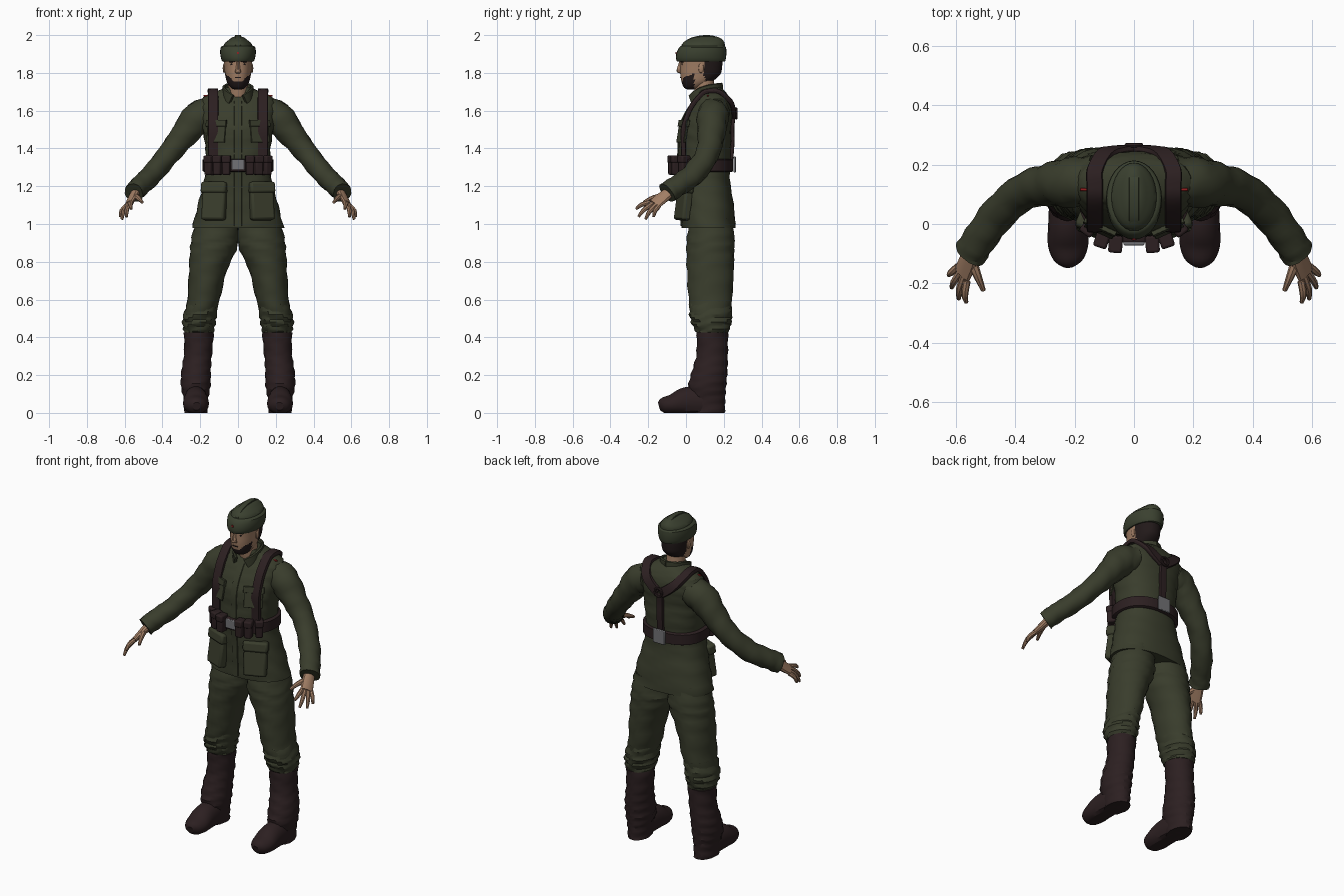
import bpy, bmesh, math
from mathutils import Vector, Matrix
from mathutils.bvhtree import BVHTree

if "Cube" in bpy.data.objects:
    bpy.data.objects.remove(bpy.data.objects["Cube"])

X, Y, Z = Vector((1, 0, 0)), Vector((0, 1, 0)), Vector((0, 0, 1))


def material(name, colour):
    mat = bpy.data.materials.new(name)
    mat.use_nodes = True
    mat.diffuse_color = (*colour, 1)
    mat.node_tree.nodes["Principled BSDF"].inputs["Base Color"].default_value = (*colour, 1)
    return mat


green = material("olive cloth", (.041, .046, .025))
cap_green = material("cap cloth", (.043, .052, .029))
leather = material("dark leather", (.025, .014, .015))
skin = material("skin", (.36, .21, .13))
hair = material("dark hair", (.016, .01, .01))
steel = material("steel", (.17, .17, .18))
red = material("red badge", (.3, .015, .015))


def finish(name, bm, mats, mirror=False, bevel=0, paint=None):
    """Turn a bmesh into an object, coloured and optionally mirrored."""
    bmesh.ops.recalc_face_normals(bm, faces=bm.faces)
    mesh = bpy.data.meshes.new(name)
    bm.to_mesh(mesh)
    bm.free()
    obj = bpy.data.objects.new(name, mesh)
    bpy.context.collection.objects.link(obj)
    for mat in mats:
        mesh.materials.append(mat)
    if paint:
        for face in mesh.polygons:
            face.material_index = paint(face.center)
    if bevel:
        mod = obj.modifiers.new("Bevel", "BEVEL")
        mod.width = bevel
        mod.segments = 2
    if mirror:
        obj.modifiers.new("Mirror", "MIRROR").use_clip = False
    return obj


def spline(rings, steps):
    """Catmull-Rom interpolation of ring tuples."""
    p = [Vector(r) for r in rings]
    p = [p[0]] + p + [p[-1]]
    out = []
    for a, b, c, d in zip(p, p[1:], p[2:], p[3:]):
        for k in range(steps):
            t = k / steps
            out.append(b + (c - a) * (t / 2) + (a * 2 - b * 5 + c * 4 - d) * (t * t / 2)
                       + (b * 3 - a - c * 3 + d) * (t ** 3 / 2))
    return out + [p[-1]]


def loft(name, rings, mat, ref=X, n=20, square=1, flat=False, fold=0, steps=4,
         mirror=False, paint=None):
    """Skin rings (x, y, z, radius along ref, other radius); fold adds cloth creases."""
    rings = spline(rings, steps)
    centres = [Vector(r[:3]) for r in rings]
    bm = bmesh.new()
    loops = []
    for i, r in enumerate(rings):
        t = Z if flat else (centres[min(i + 1, len(rings) - 1)] - centres[max(i - 1, 0)]).normalized()
        u = (ref - t * ref.dot(t)).normalized()
        v = t.cross(u)
        loop = []
        for j in range(n):
            a = math.tau * j / n
            c, s = (math.copysign(abs(f) ** square, f) for f in (math.cos(a), math.sin(a)))
            k = 1 + fold * math.sin(i * 1.9 + 2.2 * math.sin(2 * a) + math.cos(5 * a))
            co = centres[i] + u * (c * r[3] * k) + v * (s * r[4] * k)
            co.z = max(co.z, 0)
            loop.append(bm.verts.new(co))
        loops.append(loop)
    for low, high in zip(loops, loops[1:]):
        for j in range(n):
            bm.faces.new((low[j], low[j - 1], high[j - 1], high[j]))
    bm.faces.new(loops[0])
    bm.faces.new(loops[-1])
    return finish(name, bm, mat if isinstance(mat, list) else [mat], mirror, paint=paint)


def box(name, centre, size, mat, turn=0, tilt=0, bevel=.008, mirror=True):
    bm = bmesh.new()
    place = (Matrix.Translation(centre) @ Matrix.Rotation(math.radians(turn), 4, "Z")
             @ Matrix.Rotation(math.radians(tilt), 4, "X") @ Matrix.Diagonal((*size, 1)))
    bmesh.ops.create_cube(bm, size=1, matrix=place)
    return finish(name, bm, [mat], mirror, bevel)


def ball(name, centre, size, mat):
    bm = bmesh.new()
    bmesh.ops.create_uvsphere(bm, u_segments=12, v_segments=8, radius=1,
                              matrix=Matrix.Translation(centre) @ Matrix.Diagonal((*size, 1)))
    return finish(name, bm, [mat], mirror=True)


# Jacket
jacket = loft("jacket", [
    (0, .12, .98, .243, .143), (0, .113, 1.1, .213, .14), (0, .1, 1.22, .182, .134),
    (0, .095, 1.32, .168, .138), (0, .1, 1.42, .175, .14), (0, .1, 1.5, .187, .138),
    (0, .12, 1.58, .198, .126), (0, .135, 1.64, .2, .106), (0, .14, 1.68, .17, .083),
    (0, .13, 1.71, .095, .07), (0, .12, 1.725, .07, .06)],
    green, n=36, square=.87, flat=True, fold=.015)
tree = BVHTree.FromPolygons([v.co for v in jacket.data.vertices],
                            [p.vertices[:] for p in jacket.data.polygons])


def on_jacket(origin, direction, lift):
    return tree.ray_cast(Vector(origin), direction)[0] - direction * lift


def front(x, z, lift=.011):
    return on_jacket((x, -1, z), Y, lift)


def back(x, z, lift=.006):
    return on_jacket((x, 1, z), -Y, lift)


def ribbon(name, points, width, mat, ref=X, mirror=True, thick=.008):
    return loft(name, [(*p, width / 2, thick) for p in points], mat, ref, n=8,
                square=.35, steps=3, mirror=mirror)


ribbon("jacket_placket", [front(0, .99 + .06 * i, .001) for i in range(12)], .04, green,
       mirror=False, thick=.004)

# Collar
ribbon("collar", [(0, .188, 1.715), (.052, .162, 1.712), (.074, .105, 1.7),
                  (.064, .055, 1.677), (.036, .028, 1.655)], .066, green, ref=Z)

# Jacket pockets
for label, x, z, w, h, d, turn, tilt in (("hip", .125, 1.12, .13, .2, .05, 22, -8),
                                         ("chest", .115, 1.49, .105, .12, .01, 24, -10)):
    spot = front(x, z, .002)
    box(label + "_pocket", spot, (w, d, h), green, turn, tilt, bevel=d / 4)
    box(label + "_pocket_flap", front(x, z + h * .36, .003), (w + .012, d + .006, h * .3),
        green, turn, tilt, bevel=d / 4)

# Sleeves
loft("sleeves", [(.13, .15, 1.59, .08, .08), (.21, .14, 1.56, .084, .088),
                 (.29, .132, 1.465, .071, .07), (.37, .11, 1.365, .062, .059),
                 (.455, .037, 1.262, .062, .056), (.52, -.05, 1.2, .058, .054),
                 (.552, -.1, 1.165, .06, .052)],
     green, ref=Y, n=18, fold=.05, mirror=True)

# Hands
across = Vector((.06, .095, -.04)).normalized()
wrist, knuckles = Vector((.535, -.075, 1.178)), Vector((.578, -.168, 1.105))
loft("palms", [(*wrist, .03, .026), (*wrist.lerp(knuckles, .55), .037, .02),
               (*knuckles, .038, .015)], skin, ref=across, n=12, mirror=True)
tips = {"index": (.565, -.264, 1.08), "middle": (.59, -.252, 1.038),
        "ring": (.614, -.214, 1.025), "little": (.624, -.172, 1.038)}
for i, (label, tip) in enumerate(tips.items()):
    base = knuckles + across * (.02 * i - .03)
    bend = base.lerp(Vector(tip), .55) + Vector((.006, -.004, .006))
    loft(label + "_fingers", [(*base, .013, .013), (*bend, .012, .012), (*tip, .007, .007)],
         skin, n=8, steps=3, mirror=True)
loft("thumbs", [(*wrist.lerp(knuckles, .4), .02, .018), (.527, -.175, 1.137, .014, .014),
                (.507, -.224, 1.115, .008, .008)], skin, n=8, mirror=True)

# Trousers, with cloth bunched over the boot tops
loft("trousers", [(.11, .13, 1.03, .11, .11), (.12, .13, .93, .125, .126),
                  (.132, .128, .86, .122, .127), (.16, .128, .75, .1, .124),
                  (.182, .128, .6, .086, .115), (.205, .128, .5, .08, .1),
                  (.207, .14, .41, .07, .076)],
     green, n=22, flat=True, fold=.03, mirror=True)
loft("bunched_trouser_cuffs", [(.186, .13, .59, .08, .108), (.2, .13, .52, .088, .112),
                               (.207, .134, .47, .087, .104), (.207, .138, .425, .077, .084)],
     green, n=22, flat=True, fold=.055, mirror=True)

# Boots
loft("boot_shafts", [(.207, .14, .425, .079, .083), (.212, .138, .31, .074, .083),
                     (.222, .125, .22, .078, .094), (.224, .112, .14, .078, .1),
                     (.223, .115, .07, .064, .092), (.223, .12, 0, .06, .086)],
     leather, n=20, flat=True, fold=.04, mirror=True, steps=5)
loft("boot_feet", [(.223, .16, .05, .045, .05), (.223, .1, .06, .06, .08),
                   (.223, 0, .06, .066, .077), (.222, -.07, .045, .068, .055),
                   (.221, -.12, .04, .05, .042), (.22, -.142, .035, .02, .022)],
     leather, n=18, mirror=True)

# Belt, buckle and ammunition pouches
loft("belt", [(0, .093, z, rx, rx - .03) for z, rx in
              ((1.275, .178), (1.28, .187), (1.34, .187), (1.345, .178))],
     leather, n=36, square=.87, flat=True, steps=1)
box("belt_buckle", front(0, 1.315, .024), (.07, .012, .055), steel, bevel=.004, mirror=False)
box("belt_back_plate", back(0, 1.315, .026), (.08, .012, .085), steel, bevel=.004, mirror=False)
for label, x, turn in (("inner", .062, 5), ("middle", .108, 18), ("outer", .15, 38)):
    spot = front(x, 1.31, .032)
    box(label + "_pouch", spot, (.042, .05, .1), leather, turn)
    box(label + "_pouch_flap", spot + Z * .033, (.047, .058, .04), leather, turn)

# Shoulder straps meeting at a ring on the back
path = [front(.132, z) for z in (1.33, 1.42, 1.5, 1.57, 1.63)]
path += [on_jacket((.132, y, 3), -Z, .008) for y in (.09, .135, .18)]
path += [back(x, z) for x, z in ((.1, 1.65), (.055, 1.61), (.012, 1.58))]
ribbon("shoulder_straps", path, .056, leather, thick=.013)
ribbon("back_strap", [back(0, 1.33 + .06 * i) for i in range(5)], .042, leather,
       mirror=False, thick=.01)
hub = back(0, 1.585, .018)
ring = [hub + Vector((math.cos(a), 0, math.sin(a))) * .024
        for a in (math.tau * i / 12 for i in range(13))]
loft("strap_ring", [(*p, .008, .008) for p in ring], leather, ref=Y, n=8, steps=1)
box("shoulder_tab", on_jacket((.17, .116, 3), -Z, .003), (.024, .009, .008), red, bevel=.002)

# Neck and head, with hair and beard picked out by position
loft("neck", [(0, .12, 1.62, .055, .055), (0, .1, 1.7, .054, .054), (0, .09, 1.8, .054, .054)],
     skin, n=16)


def head_colour(c):
    jaw = c.z < 1.757 + .85 * max(abs(c.x) - .022, 0) and c.y < .045
    nape = c.y > .092 + .25 * max(1.8 - c.z, 0)
    return int(jaw or nape)


loft("head", [(0, .025, 1.713, .02, .02), (0, .035, 1.723, .04, .046),
              (0, .055, 1.75, .058, .078), (0, .075, 1.79, .068, .105), (0, .08, 1.83, .073, .111),
              (0, .08, 1.88, .076, .111), (0, .08, 1.93, .07, .1)],
     [skin, hair], n=48, square=.92, flat=True, paint=head_colour, steps=7)
loft("nose", [(0, -.028, 1.86, .007, .008), (0, -.036, 1.825, .011, .012),
              (0, -.036, 1.805, .016, .013), (0, -.026, 1.797, .011, .007)],
     skin, n=10, flat=True)
ball("ears", (.073, .08, 1.825), (.008, .015, .026), skin)
ball("eyes", (.029, -.018, 1.845), (.011, .007, .006), hair)
box("eyebrows", (.03, -.02, 1.86), (.032, .012, .008), hair, turn=18, bevel=.002)
box("mouth", (0, -.028, 1.776), (.034, .008, .006), hair, bevel=.002, mirror=False)

# Side cap with turned-up band and lengthwise ridge
loft("cap_band", [(0, .08, 1.86, .078, .124), (0, .079, 1.866, .086, .13),
                  (0, .081, 1.9, .094, .133), (0, .088, 1.935, .092, .124),
                  (0, .09, 1.943, .08, .112)],
     cap_green, n=32, flat=True, steps=2)
loft("cap_crown", [(0, .085, 1.9, .08, .115), (0, .092, 1.95, .075, .114),
                   (0, .098, 1.972, .052, .098), (0, .105, 1.987, .032, .072),
                   (0, .11, 1.992, .02, .05)],
     cap_green, n=32, flat=True, steps=2)
ribbon("cap_ridge", [(0, -.02, 1.945), (0, .015, 1.975), (0, .06, 1.99), (0, .11, 1.995),
                     (0, .155, 1.988), (0, .195, 1.955)], .034, cap_green, mirror=False, thick=.005)
box("cap_badge", (0, -.052, 1.905), (.012, .006, .012), red, bevel=.002, mirror=False)

# Soft shading with crisp edges
for obj in bpy.context.scene.objects:
    obj.select_set(obj.type == "MESH")
bpy.context.view_layer.objects.active = jacket
bpy.ops.object.shade_smooth_by_angle(angle=math.radians(30))
